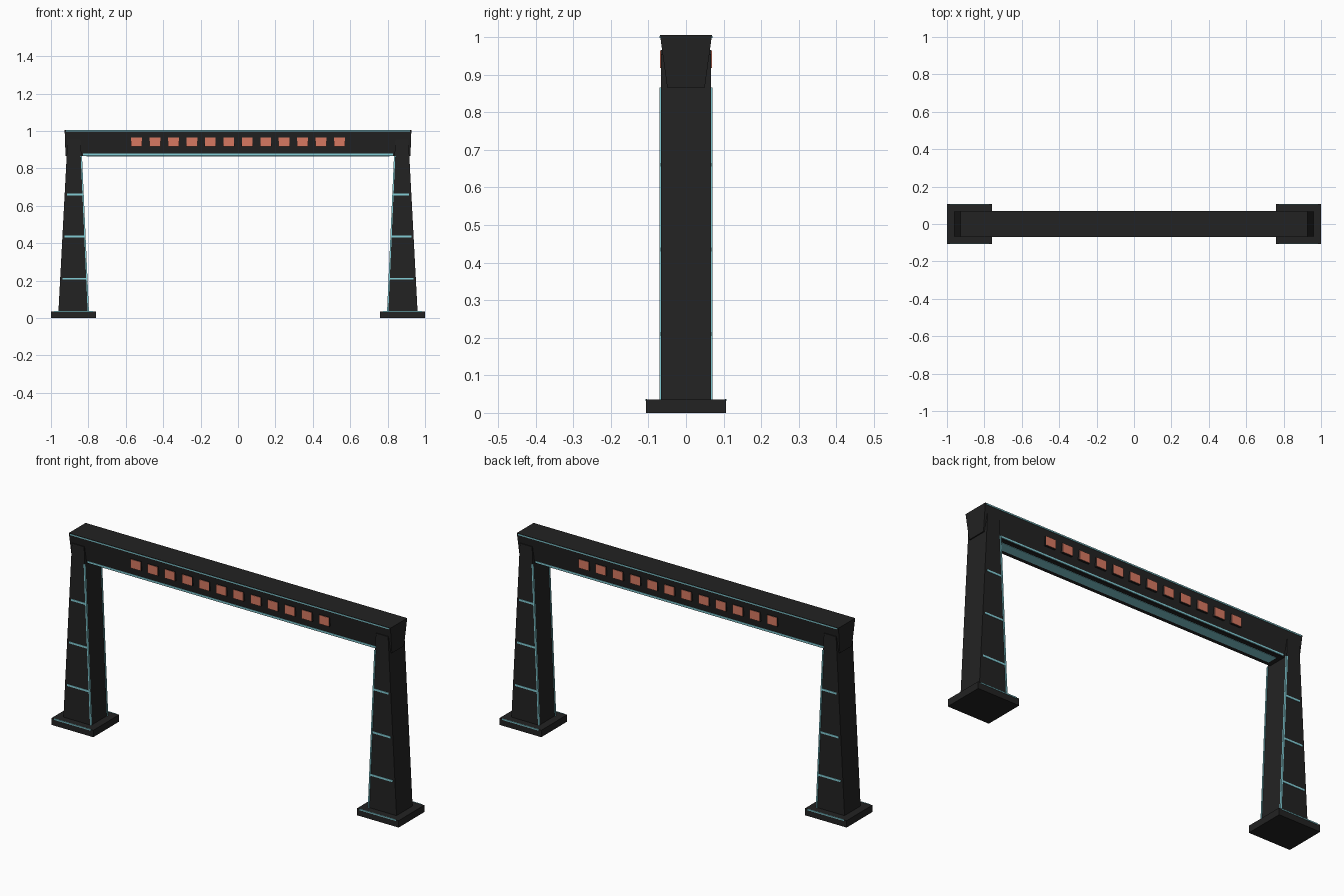
import bpy
import bmesh

cube = bpy.data.objects.get("Cube")
if cube:
    bpy.data.objects.remove(cube, do_unlink=True)


def material(name, rgb):
    m = bpy.data.materials.new(name)
    m.use_nodes = True
    m.diffuse_color = (*rgb, 1)
    m.node_tree.nodes["Principled BSDF"].inputs["Base Color"].default_value = (*rgb, 1)
    return m


DARK = material("charcoal metal", (0.016, 0.016, 0.016))
CYAN = material("pale cyan light", (0.23, 0.62, 0.68))
ORANGE = material("coral panel", (0.68, 0.19, 0.12))


def prism(name, mat, low, high):
    """Solid between two rectangles, each (x0, x1, y0, y1, z)."""
    bm = bmesh.new()
    rings = []
    for x0, x1, y0, y1, z in (low, high):
        rings.append([bm.verts.new((x, y, z)) for x, y in
                      ((x0, y0), (x1, y0), (x1, y1), (x0, y1))])
    bm.faces.new(rings[0])
    bm.faces.new(rings[1])
    for i in range(4):
        j = (i + 1) % 4
        bm.faces.new((rings[0][i], rings[0][j], rings[1][j], rings[1][i]))
    bmesh.ops.recalc_face_normals(bm, faces=bm.faces)
    mesh = bpy.data.meshes.new(name)
    bm.to_mesh(mesh)
    bm.free()
    mesh.materials.append(mat)
    obj = bpy.data.objects.new(name, mesh)
    bpy.context.collection.objects.link(obj)
    return obj


def box(name, mat, x0, x1, y0, y1, z0, z1):
    return prism(name, mat, (x0, x1, y0, y1, z0), (x0, x1, y0, y1, z1))


def span(a, b, side):
    """Order a range after mirroring it to the given side."""
    return sorted((a * side, b * side))


# Leg outline: inner and outer edge at a height
BASE_Z, LEG_TOP, DEPTH = 0.036, 0.955, 0.066


def inner(z):
    return 0.80 + 0.037 * (z - BASE_Z) / 0.83


def outer(z):
    return 0.96 - 0.044 * (z - BASE_Z) / 0.83


# Crossbeam, narrower towards its underside
BEAM_LOW, BEAM_TOP = 0.866, 1.005


def beam_y(z):
    return 0.05 + 0.019 * (z - BEAM_LOW) / (BEAM_TOP - BEAM_LOW)


prism("crossbeam", DARK,
      (-0.922, 0.922, -0.05, 0.05, BEAM_LOW),
      (-0.927, 0.927, -0.069, 0.069, BEAM_TOP))
box("underside_light", CYAN, -0.81, 0.81, -0.027, 0.027, BEAM_LOW - 0.002, BEAM_LOW + 0.004)

for side, label in ((1, "left"), (-1, "right")):
    # Foot and tapered leg
    box(label + "_foot", DARK, *span(0.76, 1.0, side), -0.106, 0.106, 0, BASE_Z)
    prism(label + "_leg", DARK,
          (*span(inner(BASE_Z), outer(BASE_Z), side), -DEPTH, DEPTH, BASE_Z),
          (*span(inner(LEG_TOP), outer(LEG_TOP), side), -DEPTH, DEPTH, LEG_TOP))

    for face, end in ((-1, "front"), (1, "back")):
        tag = label + "_" + end
        # Light strips on the foot, the inner leg edge and across the leg
        box(tag + "_foot_strip", CYAN, *span(0.775, 0.985, side),
            *span(0.104, 0.108, face), 0.031, 0.037)
        ys = span(DEPTH - 0.003, DEPTH + 0.004, face)
        prism(tag + "_edge_strip", CYAN,
              (*span(inner(BASE_Z) - 0.003, inner(BASE_Z) + 0.004, side), *ys, BASE_Z),
              (*span(inner(BEAM_LOW) - 0.003, inner(BEAM_LOW) + 0.004, side), *ys, BEAM_LOW))
        for z in (0.21, 0.435, 0.66):
            box(tag + "_cross_strip", CYAN, *span(inner(z), outer(z) - 0.012, side),
                *span(DEPTH - 0.003, DEPTH + 0.002, face), z - 0.005, z + 0.005)

for face, end in ((-1, "front"), (1, "back")):
    # Light strips along both edges of the beam
    box(end + "_lower_strip", CYAN, -0.83, 0.83,
        *span(0.047, 0.054, face), 0.870, 0.879)
    box(end + "_upper_strip", CYAN, -0.92, 0.92,
        *span(0.065, 0.0705, face), 0.997, 1.003)
    # Row of panels in shallow dark housings
    for i in range(12):
        x = (i - 5.5) * 0.0987
        box(end + "_panel_housing", DARK, x - 0.03, x + 0.03,
            *span(0.05, 0.067, face), 0.917, 0.965)
        box(end + "_panel", ORANGE, x - 0.029, x + 0.029,
            *span(0.066, 0.069, face), 0.918, 0.964)
